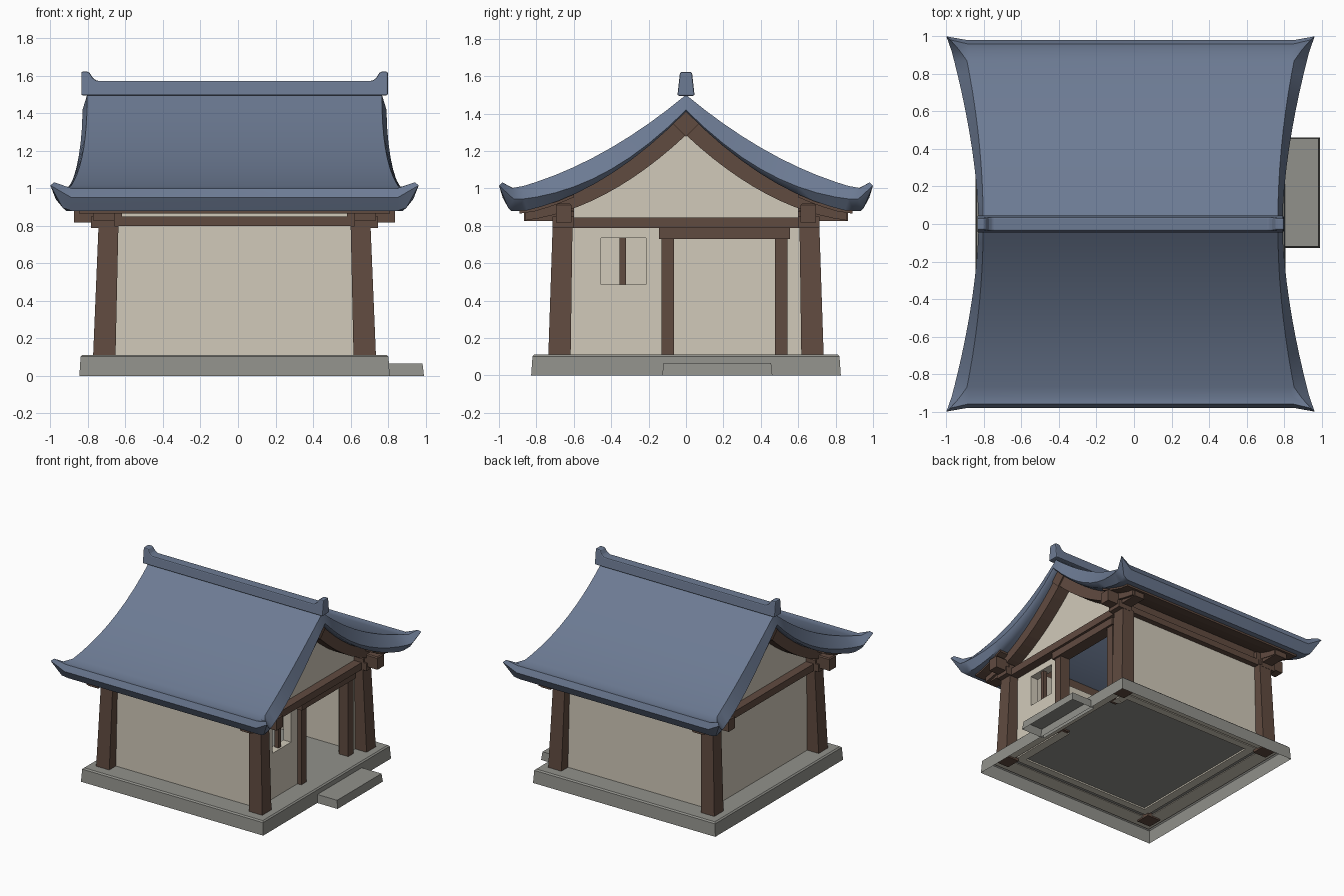
import bpy, bmesh, math

if "Cube" in bpy.data.objects:
    bpy.data.objects.remove(bpy.data.objects["Cube"])

CX = -0.0185  # the hall is slightly off-centre because of the door step


def material(name, rgb):
    m = bpy.data.materials.new(name)
    m.diffuse_color = (*rgb, 1)
    m.use_nodes = True
    m.node_tree.nodes["Principled BSDF"].inputs["Base Color"].default_value = m.diffuse_color
    return m


TILE = material("slate blue tile", (0.152, 0.198, 0.295))
WOOD = material("dark brown wood", (0.118, 0.070, 0.051))
PLASTER = material("cream plaster", (0.64, 0.59, 0.49))
STONE = material("grey stone", (0.285, 0.285, 0.26))


def finish(name, bm, mat):
    bmesh.ops.remove_doubles(bm, verts=bm.verts, dist=1e-5)
    bmesh.ops.recalc_face_normals(bm, faces=bm.faces)
    me = bpy.data.meshes.new(name)
    bm.to_mesh(me)
    bm.free()
    me.materials.append(mat)
    ob = bpy.data.objects.new(name, me)
    ob.location.x = CX
    bpy.context.collection.objects.link(ob)
    return ob


def frustum(name, mat, low, high, z0, z1, bevel=0, open_bottom=False):
    """Block between two rectangles (x0, x1, y0, y1)."""
    bm = bmesh.new()
    rings = []
    for (x0, x1, y0, y1), z in ((low, z0), (high, z1)):
        rings.append([bm.verts.new(p) for p in
                      ((x0, y0, z), (x1, y0, z), (x1, y1, z), (x0, y1, z))])
    a, b = rings
    top = bm.faces.new(b)
    if not open_bottom:
        bm.faces.new(a[::-1])
    for i in range(4):
        j = (i + 1) % 4
        bm.faces.new((a[i], a[j], b[j], b[i]))
    if bevel:
        bmesh.ops.bevel(bm, geom=list(top.edges), offset=bevel, segments=1, affect='EDGES')
    return finish(name, bm, mat)


def box(name, mat, x0, x1, y0, y1, z0, z1, bevel=0):
    r = (min(x0, x1), max(x0, x1), min(y0, y1), max(y0, y1))
    return frustum(name, mat, r, r, z0, z1, bevel)


def prism(name, mat, points, x0, x1):
    """Outline in (y, z) pushed along x."""
    bm = bmesh.new()
    a = [bm.verts.new((x0, y, z)) for y, z in points]
    b = [bm.verts.new((x1, y, z)) for y, z in points]
    bm.faces.new(a)
    bm.faces.new(b[::-1])
    n = len(points)
    for i in range(n):
        bm.faces.new((a[i], a[(i + 1) % n], b[(i + 1) % n], b[i]))
    return finish(name, bm, mat)


def top_z(y):
    return 1.5 - 0.83 * y + 0.31 * y * y


def under_z(y):
    return max(1.41 - 1.02 * y + 0.47 * y * y, 0.88)


def smooth(ob, deg=45):
    bpy.ops.object.select_all(action='DESELECT')
    ob.select_set(True)
    bpy.context.view_layer.objects.active = ob
    bpy.ops.object.shade_smooth_by_angle(angle=math.radians(deg))


# Stone base, step
frustum("stone_base", STONE, (-.827, .827, -.828, .828), (-.82, .82, -.82, .82),
        0, 0.112, 0.01, True)
frustum("door_step", STONE, (.80, 1.01, -.127, .462), (.80, 1.002, -.12, .455),
        0, 0.066, 0, True)

# Front and back walls, with a cream sill ring seen below the base
for s, n in ((-1, "front"), (1, "back")):
    box(n + "_wall", PLASTER, -.65, .65, s * .59, s * .65, .10, .90)
    box(n + "_sill", PLASTER, -.79, .79, s * .67, s * .79, .092, .10)
for s, n in ((-1, "left"), (1, "right")):
    box(n + "_sill", PLASTER, s * .67, s * .79, -.67, .67, .092, .10)

# Side walls with gables, the right one cut for door and window
steps = [i / 10 * .64 for i in range(-10, 11)]
outline = [(y, under_z(abs(y)) - 0.03) for y in steps]
outline += [(.64, .10), (-.64, .10)]
prism("left_wall", PLASTER, outline, -.65, -.58)
right_wall = prism("right_wall", PLASTER, outline, .58, .65)
for y0, y1, z0, z1 in ((-.09, .50, .05, .75), (-.455, -.215, .485, .735)):
    cutter = box("opening_cutter", PLASTER, .5, .75, y0, y1, z0, z1)
    cutter.hide_render = True
    mod = right_wall.modifiers.new("opening", 'BOOLEAN')
    mod.operation, mod.solver, mod.object = 'DIFFERENCE', 'EXACT', cutter
    bpy.context.view_layer.objects.active = right_wall
    bpy.ops.object.modifier_apply(modifier=mod.name)
    bpy.data.objects.remove(cutter)

# Door frame and window bar
for y, n in ((-.097, "left"), (.51, "right")):
    box(n + "_door_jamb", WOOD, .60, .685, y - .034, y + .034, .10, .735)
box("door_lintel", WOOD, .60, .70, -.145, .555, .73, .787)
box("window_bar", WOOD, .60, .635, -.355, -.322, .48, .74)

# Corner posts and bracket blocks
for sx, nx in ((-1, "left"), (1, "right")):
    for sy, ny in ((-1, "front"), (1, "back")):
        n = ny + "_" + nx
        rects = []
        for cx, cy, h in ((.695, .677, .06), (.672, .66, .053)):
            rects.append((sx * cx - h, sx * cx + h, sy * cy - h, sy * cy + h))
        frustum(n + "_post", WOOD, rects[0], rects[1], .08, .80)
        box(n + "_bracket_x", WOOD, sx * .60, sx * .855, sy * .613, sy * .695, .817, .918, .008)
        box(n + "_bracket_y", WOOD, sx * .645, sx * .735, sy * .60, sy * .865, .826, .885, .008)
        box(n + "_bracket_pad", WOOD, sx * .64, sx * .765, sy * .60, sy * .715, .788, .85)

# Tie beams on all four sides, wall plates under the eaves
for s, n in ((-1, "left"), (1, "right")):
    box(n + "_tie_beam", WOOD, s * .62, s * .72, -.70, .70, .787, .845)
for s, n in ((-1, "front"), (1, "back")):
    box(n + "_tie_beam", WOOD, -.68, .68, s * .62, s * .695, .80, .85)
    box(n + "_wall_plate", WOOD, -.66, .66, s * .60, s * .665, .872, .955)

# Curved gable boards and ridge beam
curve = [i / 12 * .86 for i in range(-12, 13)]
board = [(y, under_z(abs(y)) + .01) for y in curve]
board += [(y, under_z(abs(y)) - .125 + .085 * abs(y)) for y in reversed(curve)]
for s, n in ((-1, "left"), (1, "right")):
    prism(n + "_gable_board", WOOD, board, s * .64, s * .755)
prism("ridge_beam", WOOD, [(0, 1.42), (.07, 1.345), (0, 1.275), (-.07, 1.345)], -.765, .765)

# Wooden lining below the eaves
for s, n in ((-1, "front"), (1, "back")):
    ys = [.60, .67, .74, .81, .89]
    pts = [(s * y, under_z(y) + .01) for y in ys]
    pts += [(s * y, under_z(y) - .015) for y in reversed(ys)]
    prism(n + "_eave_lining", WOOD, pts, -.83, .83)

# Curved tile roof: rows of points along the slope, corners curled out and up
ROWS = [0, .1, .2, .3, .4, .5, .6, .7, .8, .87, .92, .96]
K = len(ROWS) - 1


def half_width(y):
    return .785 + .115 * y * y


def section(end):
    """Top row points, lip point and underside points of one half section."""
    top, low = [], []
    for i, y in enumerate(ROWS):
        w = half_width(y) * (1 if end else .975)
        yl = y * .975
        top.append((w, y, top_z(y) if i < K else 1.0))
        low.append((w + (.015 if end else 0), yl, under_z(yl)))
    lip = (.975 * half_width(.96), .98, .95)
    if end:
        top[K - 1] = (.915, .93, 1.002)
        top[K] = (.962, .982, 1.032)
        low[K] = (.915, .95, .895)
        lip = (.9815, 1.0, 1.015)
    return top, lip, low


bm = bmesh.new()
for sy in (-1, 1):
    cols = []
    for sx, end in ((-1, True), (-1, False), (1, False), (1, True)):
        top, lip, low = section(end)
        loop = top + [lip] + low[::-1]
        cols.append([bm.verts.new((sx * x, sy * y, z)) for x, y, z in loop])
    for a, b in zip(cols, cols[1:]):
        for i in range(len(a) - 1):
            bm.faces.new((a[i], a[i + 1], b[i + 1], b[i]))
    # gable edges bulge outwards along a middle line that ends in the corner tip
    for sx, col in ((-1, cols[0]), (1, cols[3])):
        mid = []
        for y in ROWS[:K]:
            t = .1 + .5 * y * y
            z = under_z(y) * (1 - t) + top_z(y) * t
            mid.append(bm.verts.new((sx * (.81 + .165 * y ** 1.7), sy * y, z)))
        mid.append(col[K + 1])
        under = col[:K + 1:-1]
        for i in range(K):
            bm.faces.new((col[i], col[i + 1], mid[i + 1], mid[i]))
            bm.faces.new((mid[i], mid[i + 1], under[i + 1], under[i]))
smooth(finish("tile_roof", bm, TILE))

# Ridge cap with raised ends, narrowing towards the top
half = [(.735, 1.573), (.755, 1.588), (.772, 1.615), (.785, 1.622), (.817, 1.622), (.817, 1.495)]
shape = half + [(-x, z) for x, z in reversed(half)]
bm = bmesh.new()
sides = []
for s in (-1, 1):
    sides.append([bm.verts.new((x, s * (.046 - (z - 1.495) * .11), z)) for x, z in shape])
a, b = sides
bm.faces.new(a)
bm.faces.new(b[::-1])
for i in range(len(a)):
    j = (i + 1) % len(a)
    bm.faces.new((a[i], a[j], b[j], b[i]))
ridge = finish("ridge_cap", bm, TILE)
soft = ridge.modifiers.new("soft_edges", 'BEVEL')
soft.width, soft.segments = .008, 2
